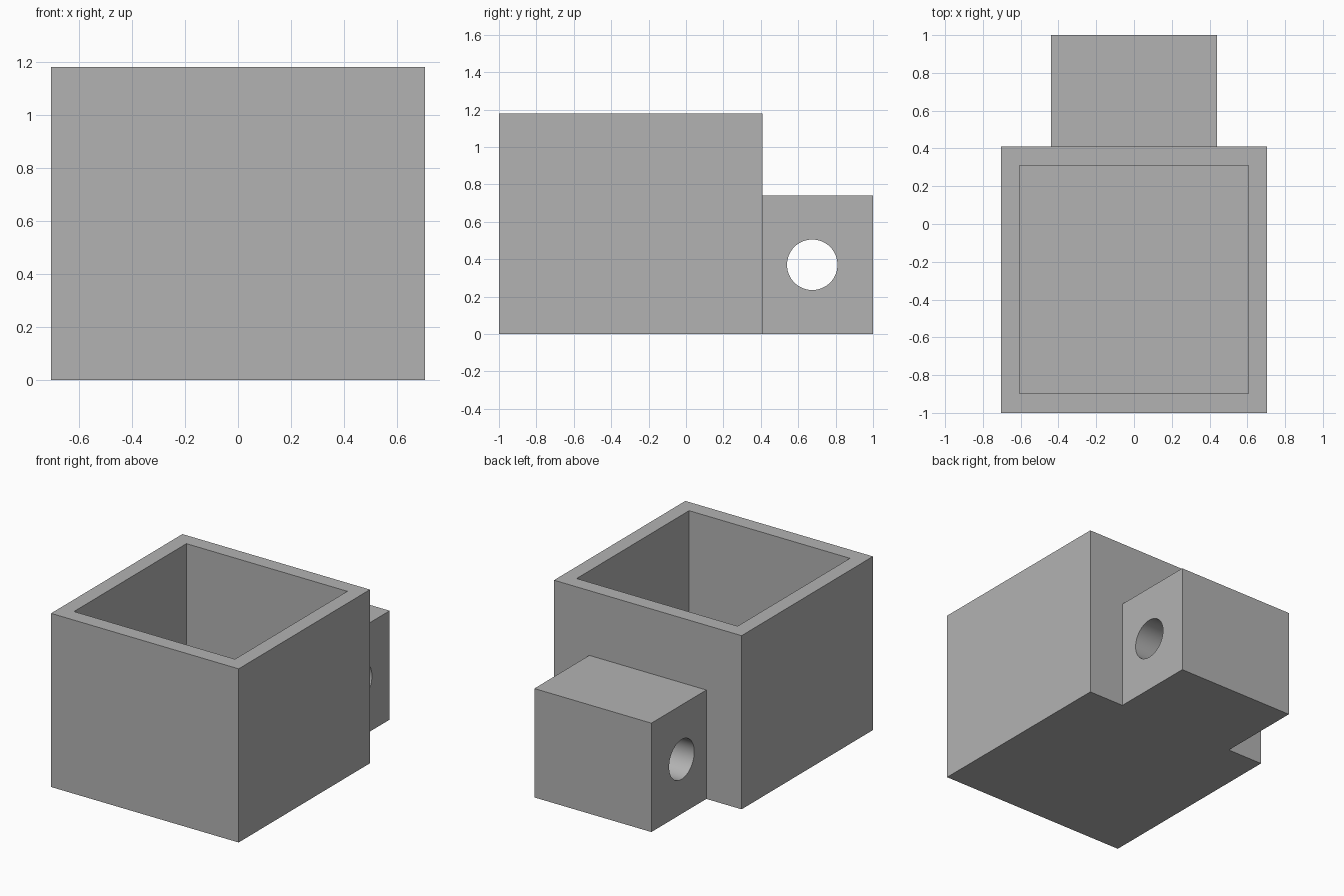
import bpy
import math

cube = bpy.data.objects.get("Cube")
if cube:
    bpy.data.objects.remove(cube, do_unlink=True)

grey = bpy.data.materials.new("light_grey")
grey.use_nodes = True
colour = (0.45, 0.45, 0.45, 1)
grey.diffuse_color = colour
for node in grey.node_tree.nodes:
    if node.type == 'BSDF_PRINCIPLED':
        node.inputs["Base Color"].default_value = colour


def box(name, low, high):
    """Box spanning two opposite corners."""
    centre = [(a + b) / 2 for a, b in zip(low, high)]
    bpy.ops.mesh.primitive_cube_add(size=1, location=centre)
    obj = bpy.context.object
    obj.name = name
    obj.scale = [b - a for a, b in zip(low, high)]
    bpy.ops.object.transform_apply(location=True, rotation=False, scale=True)
    obj.data.materials.append(grey)
    return obj


def combine(target, other, operation):
    """Apply a boolean and remove the helper."""
    mod = target.modifiers.new(operation.lower(), 'BOOLEAN')
    mod.operation = operation
    mod.solver = 'EXACT'
    mod.object = other
    bpy.ops.object.select_all(action='DESELECT')
    bpy.context.view_layer.objects.active = target
    target.select_set(True)
    bpy.ops.object.modifier_apply(modifier=mod.name)
    bpy.data.objects.remove(other, do_unlink=True)


# Open-topped container with a mounting block on the back
container = box("container_with_mount", (-0.705, -1, 0), (0.705, 0.41, 1.18))
mount = box("mounting_block", (-0.44, 0.36, 0), (0.44, 1, 0.74))
combine(container, mount, 'UNION')

# Cavity with walls and floor of equal thickness
cavity = box("cavity_cutter", (-0.605, -0.897, 0.1), (0.605, 0.31, 1.4))
combine(container, cavity, 'DIFFERENCE')

# Round hole running sideways through the mounting block
bpy.ops.mesh.primitive_cylinder_add(vertices=64, radius=0.135, depth=1.2,
                                    location=(0, 0.675, 0.37),
                                    rotation=(0, math.pi / 2, 0))
hole = bpy.context.object
hole.name = "hole_cutter"
hole.data.materials.append(grey)
combine(container, hole, 'DIFFERENCE')

bpy.ops.object.shade_smooth_by_angle(angle=math.radians(30))
